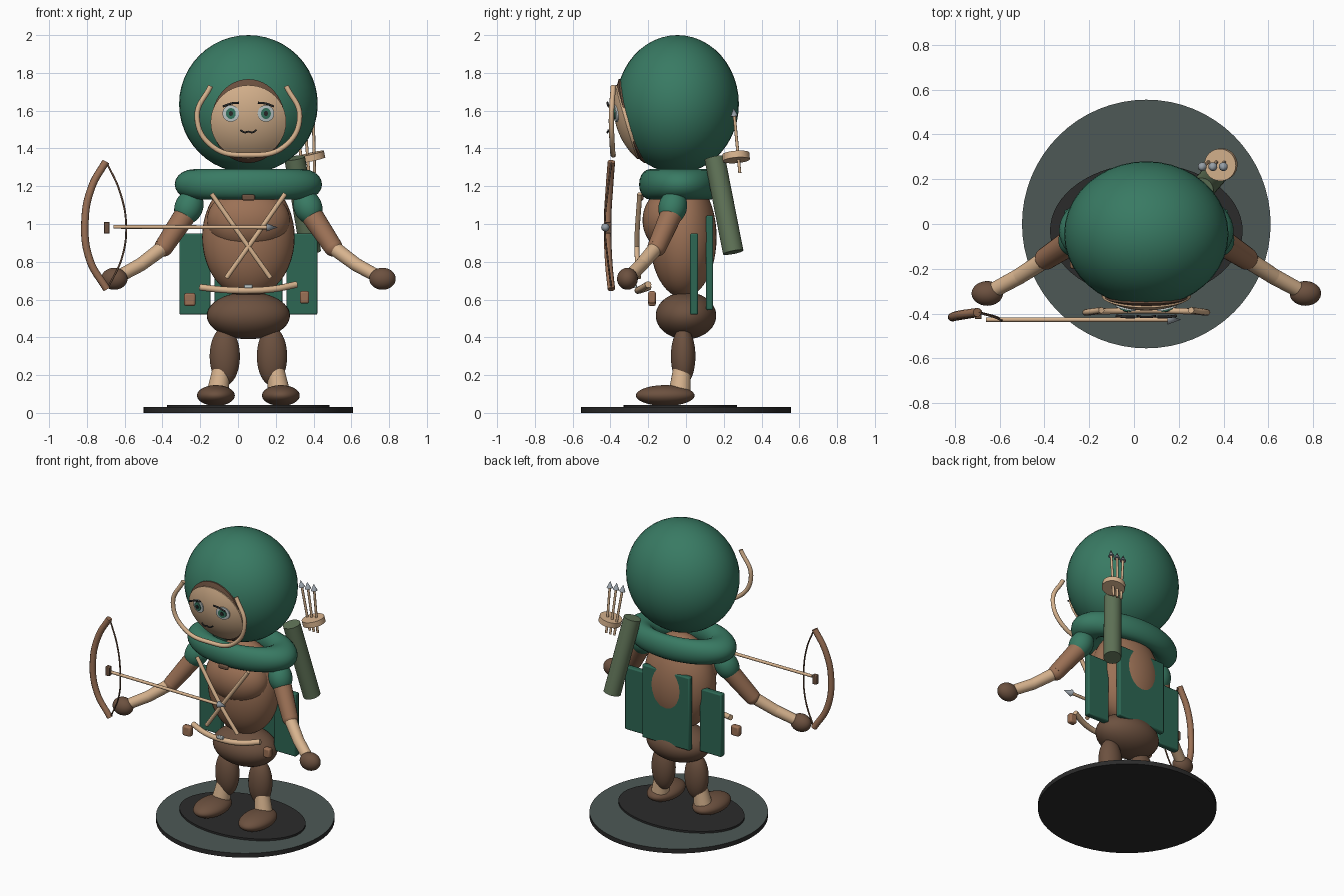
import bpy, bmesh, math
from mathutils import Vector

if "Cube" in bpy.data.objects:
    bpy.data.objects.remove(bpy.data.objects["Cube"])

CX = 0.055  # body axis


def mat(name, r, g, b):
    m = bpy.data.materials.new(name)
    m.diffuse_color = (r, g, b, 1)
    m.use_nodes = True
    m.node_tree.nodes["Principled BSDF"].inputs["Base Color"].default_value = m.diffuse_color
    return m


GREEN = mat("hood green", .040, .195, .125)
DKGREEN = mat("cape green", .026, .135, .088)
OLIVE = mat("olive", .115, .170, .095)
BROWN = mat("leather brown", .33, .165, .092)
DARK = mat("dark brown", .150, .082, .050)
TAN = mat("tan", .68, .45, .27)
STEEL = mat("steel", .30, .34, .38)
WHITE = mat("eye white", .55, .62, .62)
BLACK = mat("charcoal", .024, .024, .024)
STONE = mat("stone", .075, .098, .092)


def finish(name, m, smooth=True):
    o = bpy.context.object
    o.name = name
    o.data.materials.append(m)
    if smooth:
        bpy.ops.object.shade_smooth_by_angle(angle=math.radians(40))
    return o


def ball(name, m, c, r, axis=None):
    bpy.ops.mesh.primitive_uv_sphere_add(segments=40, ring_count=24, location=c)
    o = bpy.context.object
    o.scale = r
    if axis:
        o.rotation_euler = Vector(axis).to_track_quat('Z', 'Y').to_euler()
    return finish(name, m)


def rod(name, m, a, b, r1, r2=None, n=24):
    a, b = Vector(a), Vector(b)
    d = b - a
    bpy.ops.mesh.primitive_cone_add(vertices=n, radius1=r1, radius2=r1 if r2 is None else r2,
                                    depth=d.length, location=(a + b) / 2,
                                    rotation=d.to_track_quat('Z', 'Y').to_euler())
    return finish(name, m)


def box(name, m, c, size, bevel=.008):
    bpy.ops.mesh.primitive_cube_add(size=1, location=c)
    o = bpy.context.object
    o.scale = size
    bpy.ops.object.transform_apply(location=False, rotation=False, scale=True)
    b = o.modifiers.new("bevel", 'BEVEL')
    b.width, b.segments = bevel, 2
    return finish(name, m)


def tube(name, m, pts, r):
    cu = bpy.data.curves.new(name, 'CURVE')
    cu.dimensions = '3D'
    cu.bevel_depth, cu.bevel_resolution = r, 3
    cu.use_fill_caps = True
    cu.resolution_u = 8
    s = cu.splines.new('BEZIER')
    s.bezier_points.add(len(pts) - 1)
    for bp, p in zip(s.bezier_points, pts):
        bp.co = p
        bp.handle_left_type = bp.handle_right_type = 'AUTO'
    o = bpy.data.objects.new(name, cu)
    bpy.context.collection.objects.link(o)
    cu.materials.append(m)
    return o


HC, HR = Vector((CX, -.045, 1.635)), Vector((.367, .325, .365))


def hood_y(x, z):
    k = 1 - ((x - HC.x) / HR.x) ** 2 - ((z - HC.z) / HR.z) ** 2
    return HC.y - HR.y * math.sqrt(max(k, 0))


def hood_patch(name, m, cx, cz, rx, rz, lift, rings=10, n=48):
    """Rounded patch lying just outside the front of the hood."""
    bm = bmesh.new()
    mid = bm.verts.new((cx, hood_y(cx, cz) - lift, cz))
    prev = None
    for i in range(1, rings + 2):
        t = min(i, rings) / rings
        back = .03 if i > rings else -lift
        ring = []
        for j in range(n):
            a = 2 * math.pi * j / n
            x, z = cx + rx * t * math.cos(a), cz + rz * t * math.sin(a)
            ring.append(bm.verts.new((x, hood_y(x, z) + back, z)))
        for j in range(n):
            k = (j + 1) % n
            bm.faces.new((mid, ring[j], ring[k]) if prev is None
                         else (prev[j], ring[j], ring[k], prev[k]))
        prev = ring
    me = bpy.data.meshes.new(name)
    bm.to_mesh(me)
    bm.free()
    o = bpy.data.objects.new(name, me)
    bpy.context.collection.objects.link(o)
    bpy.context.view_layer.objects.active = o
    bpy.ops.object.select_all(action='DESELECT')
    o.select_set(True)
    return finish(name, m)


# Stand: stone top, dark side and underside
o = rod("base", STONE, (CX, 0, 0), (CX, 0, .03), .555, n=64)
o.data.materials.append(BLACK)
for p in o.data.polygons:
    p.material_index = 0 if p.normal.z > .5 else 1
o = rod("base_inlay", BLACK, (CX, -.03, .028), (CX, -.03, .043), 1, n=64)
o.scale = (.43, .30, 1)

# Head: hood, hair, face, trim
ball("hood", GREEN, HC, HR)
hood_patch("hair", DARK, CX, 1.545, .195, .222, .008)
hood_patch("face", TAN, CX, 1.54, .2, .195, .016)
tube("hood_trim", TAN, [(CX + s * x, y, z) for s, x, y, z in (
    (-1, .20, -.385, 1.73), (-1, .272, -.395, 1.57), (-1, .19, -.39, 1.41), (1, 0, -.385, 1.365),
    (1, .19, -.39, 1.41), (1, .272, -.395, 1.57), (1, .20, -.385, 1.73))], .014)
for s in (-1, 1):
    x = CX + s * .093
    hood_patch("eye", WHITE, x, 1.585, .044, .044, .024, 4, 28)
    hood_patch("iris", GREEN, x, 1.585, .026, .029, .030, 3, 24)
    hood_patch("pupil", BLACK, x, 1.585, .011, .013, .035, 2, 16)
    tube("eyebrow", BLACK, [(CX + s * .05, -.415, 1.642), (CX + s * .09, -.415, 1.638),
                            (CX + s * .135, -.41, 1.622)], .006)
tube("mouth", BLACK, [(CX - .042, -.41, 1.497), (CX - .02, -.415, 1.485), (CX, -.415, 1.489),
                      (CX + .02, -.415, 1.485), (CX + .042, -.41, 1.497)], .005)

# Body
bpy.ops.mesh.primitive_torus_add(major_segments=56, minor_segments=20, major_radius=.29,
                                 minor_radius=.1, location=(CX, -.03, 1.21))
bpy.context.object.scale = (1, .56, .8)
finish("collar", GREEN)
ball("torso", BROWN, (CX, -.015, .93), (.245, .177, .32))
ball("chest", BROWN, (CX, -.08, 1.02), (.22, .15, .17))
ball("hips", DARK, (CX, 0, .515), (.22, .16, .125))
box("neck_clasp", DARK, (CX, -.235, 1.14), (.07, .02, .03))

# Limbs, mirrored about the body axis
for s in (-1, 1):
    def P(x, y, z):
        return (CX + s * x, y, z)
    ball("sleeve", GREEN, P(.315, -.07, 1.09), (.075, .075, .095), (s * -.4, .25, 1))
    rod("upper_arm", BROWN, P(.32, -.07, 1.07), P(.45, -.155, .875), .06, .05)
    ball("elbow", BROWN, P(.448, -.154, .878), (.05, .05, .05))
    rod("forearm", TAN, P(.43, -.145, .89), P(.57, -.235, .785), .04, .036)
    ball("forearm_joint", TAN, P(.57, -.235, .785), (.036, .036, .036))
    rod("lower_forearm", TAN, P(.57, -.235, .785), P(.69, -.30, .72), .036, .034)
    ball("hand", DARK, P(.71, -.31, .71), (.07, .055, .058))
    ball("leg", DARK, P(.125, -.015, .30), (.08, .065, .155))
    rod("ankle", TAN, P(.165, -.035, .09), P(.14, -.02, .25), .06, .045)
    ball("foot", DARK, P(.172, -.11, .092), (.1, .155, .055))
    box("cape_side", DKGREEN, P(.283, .043, .735), (.165, .042, .43))
    # Cross straps
    tube("strap", TAN, [P(-.195, -.245, 1.16), P(0, -.26, .88), P(.117, -.25, .715)], .013)
box("cape_back", DKGREEN, (CX, .125, .795), (.36, .038, .5))

# Belt, buckle and pouches
tube("belt", TAN, [(-.2, -.2, .665), (-.08, -.24, .652), (CX, -.255, .648), (.19, -.24, .656),
                   (.31, -.2, .68)], .018)
box("buckle", WHITE, (CX, -.27, .67), (.045, .02, .02), .004)
box("pouch_left", BROWN, (-.255, -.18, .6), (.06, .04, .068), .01)
box("pouch_right", BROWN, (.352, -.18, .612), (.05, .04, .065), .01)

# Quiver and spare arrows
rod("quiver", OLIVE, (.30, .152, 1.35), (.385, .25, .85), .055, n=32)
c, up = Vector((.388, .265, 1.355)), Vector((-.22, -.08, 1)).normalized()
rod("arrow_holder", TAN, c - up * .018, c + up * .018, .072, n=32)
for i in range(3):
    a = Vector((.345 + .03 * i, .285, 1.27))
    b = Vector((.305 + .047 * i, .256, 1.57))
    d = (b - a).normalized()
    rod("spare_arrow", TAN, a, b, .008, n=10)
    rod("spare_arrow_head", STEEL, b, b + d * .045, .02, 0, 12)

# Bow, string and drawn arrow
tube("bow", BROWN, [(-.70, -.395, 1.33), (-.773, -.405, 1.2), (-.81, -.415, 1.02),
                    (-.785, -.41, .81), (-.695, -.395, .655)], .02)
tube("bow_string", DARK, [(-.695, -.395, 1.325), (-.625, -.415, 1.17), (-.592, -.43, .99),
                          (-.615, -.415, .82), (-.69, -.395, .66)], .005)
box("arrow_nock", DARK, (-.695, -.41, .98), (.03, .03, .062), .004)
rod("arrow", TAN, (-.66, -.427, .985), (.155, -.427, .982), .01, n=12)
rod("arrow_head", STEEL, (.15, -.427, .982), (.21, -.427, .982), .022, 0, 16)
